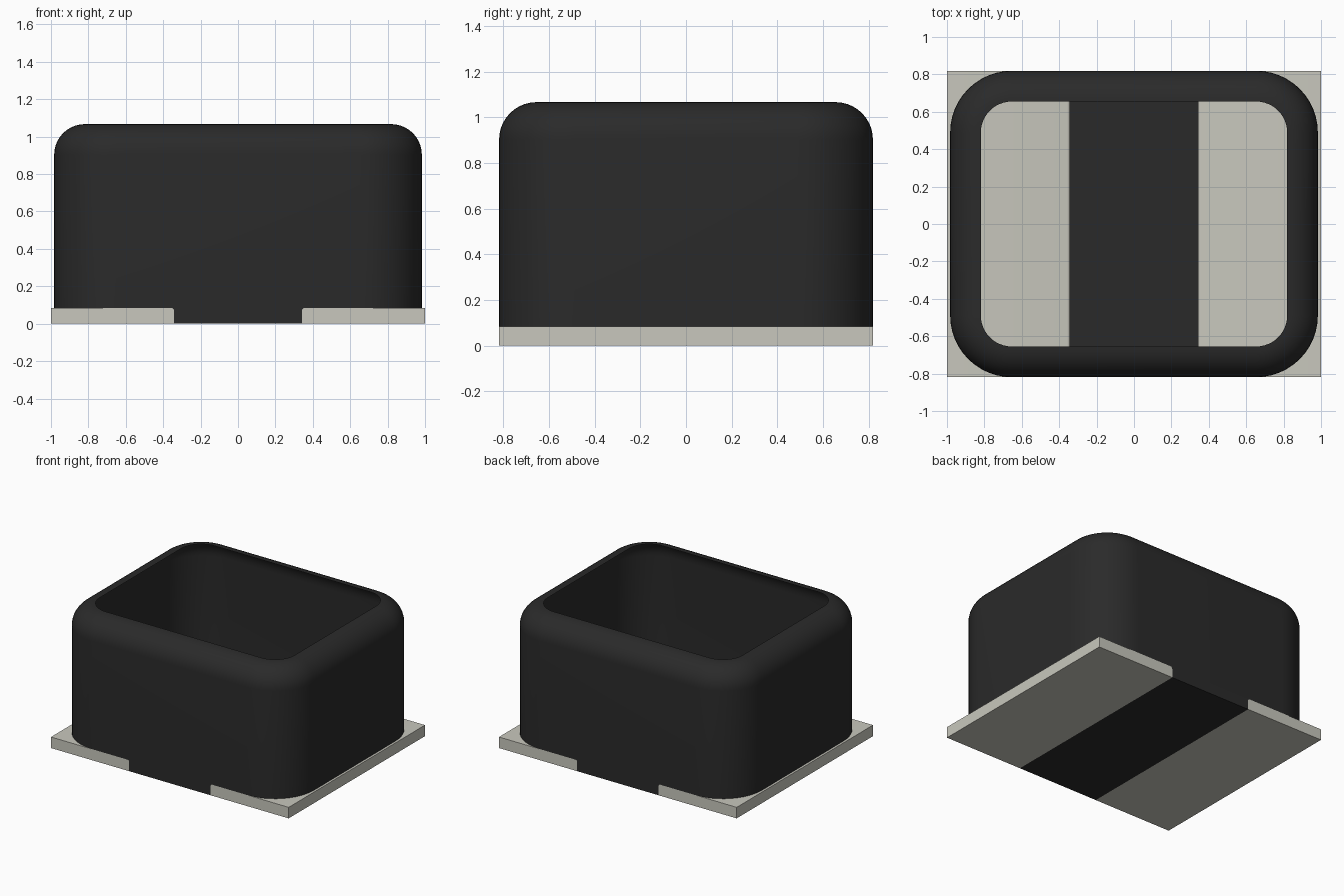
import bpy
import bmesh
from math import sin, cos, pi, radians

cube = bpy.data.objects.get("Cube")
if cube:
    bpy.data.objects.remove(cube, do_unlink=True)

HALF_Y = 0.819      # half depth of base and housing
HALF_X = 0.983      # half width of the housing
PAD_TOP = 0.084     # thickness of the base
TOP = 1.067         # rim height
RIM = 0.164         # rim rounding
CORNER = 0.33       # corner radius of the housing


def material(name, color):
    mat = bpy.data.materials.new(name)
    mat.use_nodes = True
    mat.diffuse_color = (*color, 1)
    bsdf = next(n for n in mat.node_tree.nodes if n.type == 'BSDF_PRINCIPLED')
    bsdf.inputs["Base Color"].default_value = (*color, 1)
    return mat


black = material("matte black", (0.023, 0.023, 0.023))
metal = material("pale grey metal", (0.58, 0.575, 0.51))


def finish(name, bm, mat):
    mesh = bpy.data.meshes.new(name)
    bm.to_mesh(mesh)
    bm.free()
    mesh.materials.append(mat)
    obj = bpy.data.objects.new(name, mesh)
    bpy.context.collection.objects.link(obj)
    bpy.ops.object.select_all(action='DESELECT')
    obj.select_set(True)
    bpy.context.view_layer.objects.active = obj
    bpy.ops.object.shade_smooth_by_angle(angle=radians(35))


def extrude_xz(profile):
    """Extrude an x-z outline over the full depth."""
    bm = bmesh.new()
    face = bm.faces.new([bm.verts.new((x, -HALF_Y, z)) for x, z in profile])
    geom = bmesh.ops.extrude_face_region(bm, geom=[face], use_keep_orig=True)["geom"]
    moved = [v for v in geom if isinstance(v, bmesh.types.BMVert)]
    bmesh.ops.translate(bm, verts=moved, vec=(0, 2 * HALF_Y, 0))
    bmesh.ops.recalc_face_normals(bm, faces=bm.faces)
    return bm


def ring(bm, inset, z, steps=12):
    """Rounded rectangle loop, drawn in from the outer outline."""
    cx, cy, r = HALF_X - CORNER, HALF_Y - CORNER, CORNER - inset
    verts = []
    for q, (sx, sy) in enumerate([(1, 1), (-1, 1), (-1, -1), (1, -1)]):
        for i in range(steps + 1):
            a = (q + i / steps) * pi / 2
            verts.append(bm.verts.new((sx * cx + r * cos(a), sy * cy + r * sin(a), z)))
    return verts


# Thin open housing: straight wall that curls inward to the rim
section = [(0, PAD_TOP)]
for i in range(11):
    a = i / 10 * pi / 2
    section.append((RIM * (1 - cos(a)), TOP - RIM * (1 - sin(a))))
bm = bmesh.new()
loops = [ring(bm, inset, z) for inset, z in section]
for a, b in zip(loops, loops[1:]):
    for i in range(len(a)):
        j = (i + 1) % len(a)
        bm.faces.new((a[i], a[j], b[j], b[i]))
finish("housing", bm, black)

# Rounded upper edge shared by the pads and the centre strip
EDGE, ROUND = 0.342, 0.015
curve = [(EDGE + ROUND * (1 - cos(t * pi / 8)), PAD_TOP - ROUND * (1 - sin(t * pi / 8)))
         for t in range(5)]

# Contact pads on both sides
for name, side in (("left_pad", 1), ("right_pad", -1)):
    outline = [(1, 0), (EDGE, 0)] + curve + [(1, PAD_TOP)]
    finish(name, extrude_xz([(side * x, z) for x, z in outline]), metal)

# Thin centre strip between the pads: bottom, front and back skins only
half = [(EDGE, 0)] + curve
bm = extrude_xz(half + [(-x, z) for x, z in reversed(half)])
hidden = [f for f in bm.faces if abs(f.normal.y) < 0.9 and f.normal.z > -0.9]
bmesh.ops.delete(bm, geom=hidden, context='FACES')
finish("centre_strip", bm, black)
